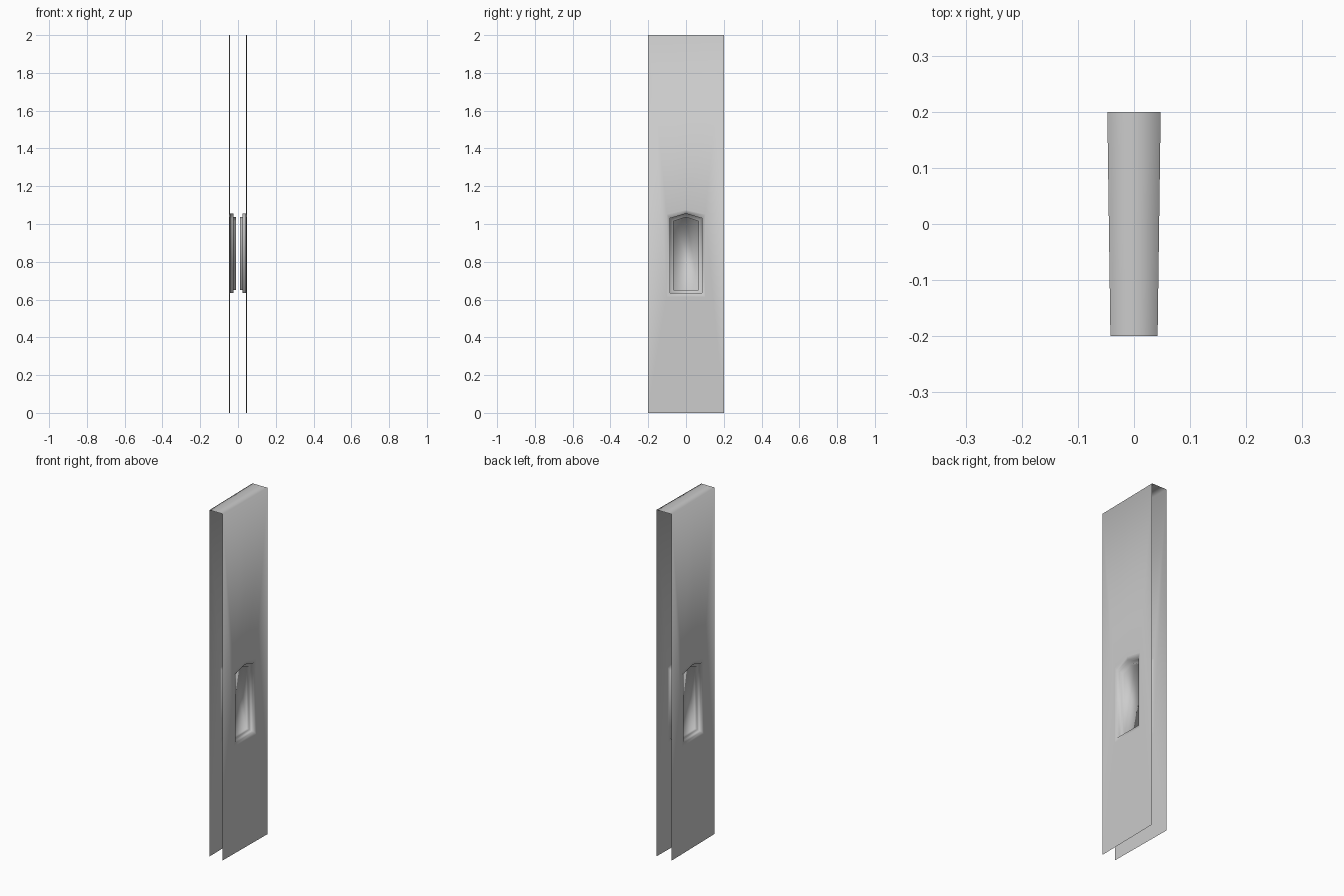
import bpy, bmesh

if "Cube" in bpy.data.objects:
    bpy.data.objects.remove(bpy.data.objects["Cube"])


def wall_x(y):
    # the two skins taper slightly together toward the front
    return 0.0448 + 0.01375 * y


def pentagon(w, bottom, shoulder, apex):
    return [(-w, bottom), (w, bottom), (w, shoulder), (0, apex), (-w, shoulder)]


def bridge(bm, a, b):
    n = len(a)
    for i in range(n):
        j = (i + 1) % n
        bm.faces.new((a[i], a[j], b[j], b[i]))


def finish(bm, name, smooth):
    mesh = bpy.data.meshes.new(name)
    bm.to_mesh(mesh)
    bm.free()
    ob = bpy.data.objects.new(name, mesh)
    bpy.context.collection.objects.link(ob)
    for p in mesh.polygons:
        p.use_smooth = smooth
    return ob


panel = pentagon(0.2, 0.0, 2.0, 2.0)
hole = pentagon(0.1, 0.616, 1.05, 1.073)
middle = pentagon(0.085, 0.635, 1.03, 1.055)
inner = pentagon(0.066, 0.65, 1.015, 1.036)

# wall skins with window holes, joined by a top cap; ends and base stay open
bm = bmesh.new()
tops = []
for s in (1, -1):
    rings = [[bm.verts.new((s * wall_x(y), y, z)) for y, z in loop]
             for loop in (panel, hole)]
    bridge(bm, *(rings if s > 0 else rings[::-1]))
    tops.append([rings[0][k] for k in (2, 3, 4)])
ridge = [bm.verts.new((0, y, 2.0)) for y in (0.2, 0, -0.2)]
for i in range(2):
    bm.faces.new((tops[0][i], ridge[i], ridge[i + 1], tops[0][i + 1]))
    bm.faces.new((ridge[i], tops[1][i], tops[1][i + 1], ridge[i + 1]))
bmesh.ops.recalc_face_normals(bm, faces=bm.faces[:])
finish(bm, "wall_panel", True)

# stepped window recesses, each closed by a pane near the centre
for s, side in ((1, "right"), (-1, "left")):
    bm = bmesh.new()
    steps = [(hole, None), (middle, 0.042), (middle, 0.025),
             (inner, 0.025), (inner, 0.010)]
    rings = [[bm.verts.new((s * (wall_x(y) if x is None else x), y, z))
              for y, z in loop] for loop, x in steps]
    for a, b in zip(rings, rings[1:]):
        bridge(bm, *((a, b) if s > 0 else (b, a)))
    bm.faces.new(rings[-1] if s > 0 else rings[-1][::-1])
    finish(bm, "window_recess_" + side, True)
